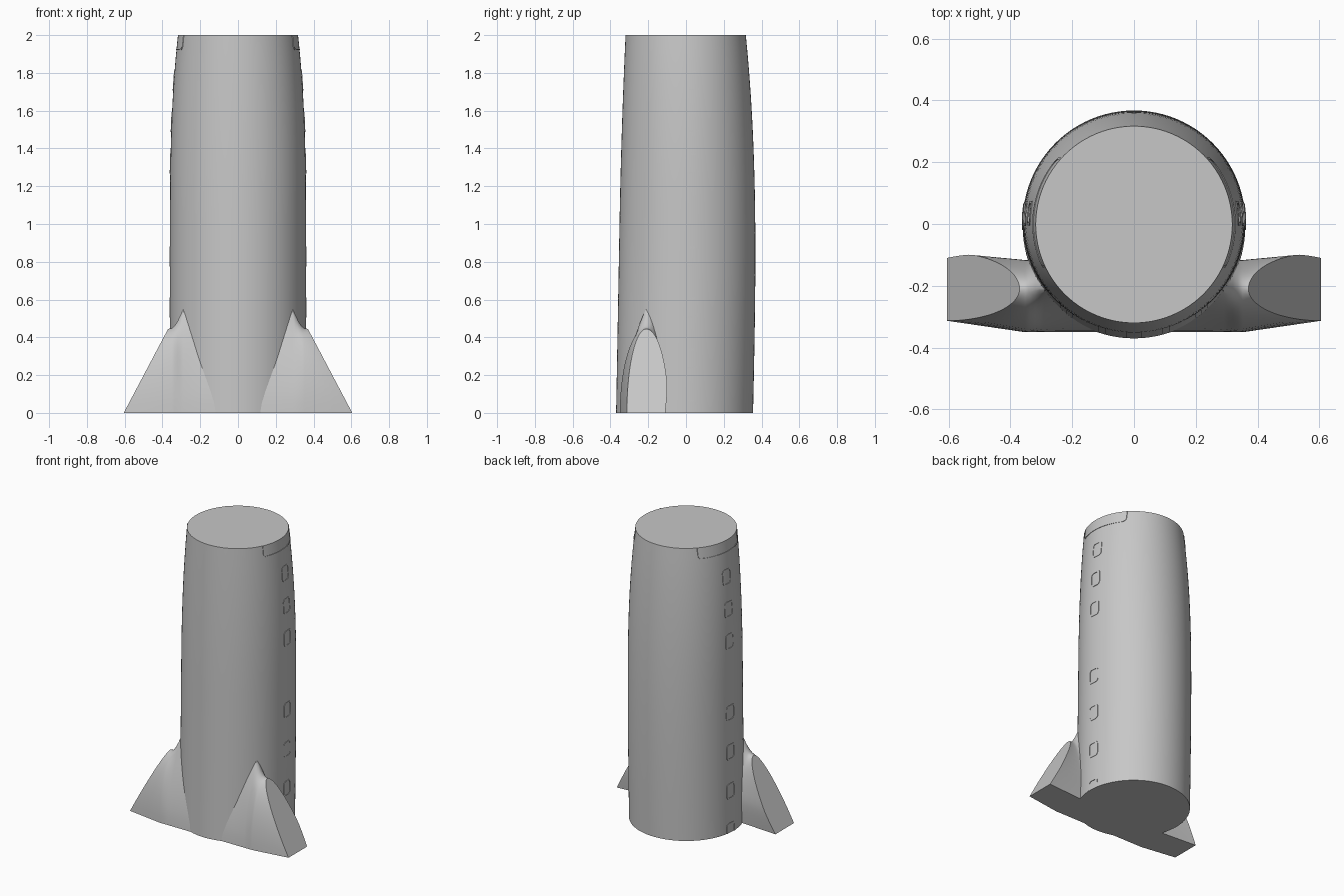
import bpy
import bmesh
from math import sin, cos, pi, sqrt

if "Cube" in bpy.data.objects:
    bpy.data.objects.remove(bpy.data.objects["Cube"])

grey = bpy.data.materials.new("plain_grey")
grey.use_nodes = True
grey.diffuse_color = (0.57, 0.57, 0.57, 1)
grey.node_tree.nodes["Principled BSDF"].inputs["Base Color"].default_value = grey.diffuse_color


def finish(name, bm, angle=0.6):
    bmesh.ops.recalc_face_normals(bm, faces=bm.faces)
    mesh = bpy.data.meshes.new(name)
    bm.to_mesh(mesh)
    bm.free()
    mesh.materials.append(grey)
    ob = bpy.data.objects.new(name, mesh)
    bpy.context.collection.objects.link(ob)
    bpy.ops.object.select_all(action='DESELECT')
    ob.select_set(True)
    bpy.context.view_layer.objects.active = ob
    bpy.ops.object.shade_smooth_by_angle(angle=angle)
    return ob


def loft(bm, rings):
    """Skin closed rings of equal length and cap both ends."""
    rows = [[bm.verts.new(p) for p in ring] for ring in rings]
    n = len(rows[0])
    for lower, upper in zip(rows, rows[1:]):
        for i in range(n):
            j = (i + 1) % n
            bm.faces.new((lower[i], lower[j], upper[j], upper[i]))
    bm.faces.new(rows[0][::-1])
    bm.faces.new(rows[-1])


def section(z):
    """Half width, centre y and half depth of the body at a height."""
    over = max(0, z - 1)
    half_width = 0.36 - 0.042 * over ** 2.6
    front = 0.37 - 0.018 * z - 0.014 * over ** 2
    back = 0.355 + 0.022 * z - 0.0103 * z ** 3
    return half_width, (back - front) / 2, (back + front) / 2


# Tapered body tube
def body_ring(z, sides=96):
    a, c, b = section(z)
    return [(a * cos(2 * pi * i / sides), c + b * sin(2 * pi * i / sides), z)
            for i in range(sides)]


bm = bmesh.new()
loft(bm, [body_ring(k / 16) for k in range(33)])
finish("body_tube", bm)


# Wing stubs: slanted flat tip, flared into the body
def wing_ring(x, height, front, back, exponent, power, slant, side, steps=32):
    ring = []
    for i in range(steps + 1):
        t = pi * i / steps
        u = sin(t)
        if t < pi / 2:
            y = -0.21 - front * max(0, 1 - u ** exponent) ** power
        else:
            y = -0.21 + back * abs(cos(t)) - 0.018 * max(0, 1 - 3 * u)
        ring.append((side * (x - slant * u), y, height * u))
    return ring


STATIONS = [
    (0.605, 0.445, 0.103, 0.118, 2, 0.5, 0.235),
    (0.352, 0.447, 0.14, 0.1, 2, 0.5, 0),
    (0.336, 0.46, 0.14, 0.1, 1.9, 0.55, 0),
    (0.32, 0.485, 0.14, 0.1, 1.8, 0.65, 0),
    (0.306, 0.515, 0.14, 0.1, 1.7, 0.8, 0),
    (0.29, 0.55, 0.14, 0.1, 1.6, 0.9, 0),
    (0.2, 0.56, 0.14, 0.1, 1.5, 1, 0),
    (0.05, 0.56, 0.14, 0.1, 1.5, 1, 0),
]
for label, side in (("left", 1), ("right", -1)):
    bm = bmesh.new()
    loft(bm, [wing_ring(*station, side) for station in STATIONS])
    finish(label + "_wing_root", bm)


# Thin window and door frames wrapped on the body
def rounded_rect(cy, cz, w, h, r, steps=6):
    points = []
    for quarter, (sy, sz) in enumerate(((1, 1), (-1, 1), (-1, -1), (1, -1))):
        for k in range(steps + 1):
            t = pi / 2 * (quarter + k / steps)
            points.append((cy + sy * (w - r) + r * cos(t),
                           cz + sz * (h - r) + r * sin(t)))
    # subdivide so long edges follow the curve of the body
    fine = []
    for i, (y, z) in enumerate(points):
        y2, z2 = points[(i + 1) % len(points)]
        cuts = max(1, int(abs(y2 - y) / 0.02))
        fine += [(y + (y2 - y) * k / cuts, z + (z2 - z) * k / cuts)
                 for k in range(cuts)]
    return fine


def on_body(y, z, lift, side):
    z = min(2, max(0, z))
    a, c, b = section(z)
    return (side * (a * sqrt(1 - ((y - c) / b) ** 2) + lift), y, z)


def frame(bm, cy, cz, w, h, r, thick, side):
    outer = rounded_rect(cy, cz, w, h, r)
    # the inner outline is the outer one scaled toward the centre
    inner = [(cy + (y - cy) * (w - thick) / w, cz + (z - cz) * (h - thick) / h)
             for y, z in outer]
    proud, sunk = 0.003, -0.004
    rails = [[bm.verts.new(on_body(y, z, lift, side)) for y, z in line]
             for line, lift in ((outer, sunk), (outer, proud), (inner, proud), (inner, sunk))]
    n = len(outer)
    for i in range(n):
        j = (i + 1) % n
        z1, z2 = outer[i][1], outer[j][1]
        if max(z1, z2) <= 0 or min(z1, z2) >= 2:
            continue
        for low, high in zip(rails, rails[1:]):
            bm.faces.new((low[i], low[j], high[j], high[i]))
    loose = [v for v in bm.verts if not v.link_faces]
    bmesh.ops.delete(bm, geom=loose, context='VERTS')


for label, side in (("left", 1), ("right", -1)):
    bm = bmesh.new()
    for z in (0.015, 0.287, 0.557, 0.827, 1.32, 1.54, 1.76):
        frame(bm, 0.021 + 0.008 * z, z, 0.04, 0.053, 0.022, 0.009, side)
    finish(label + "_window_frames", bm)
    bm = bmesh.new()
    frame(bm, 0.037, 2.12, 0.178, 0.2, 0.025, 0.007, side)
    finish(label + "_door_frame", bm)
